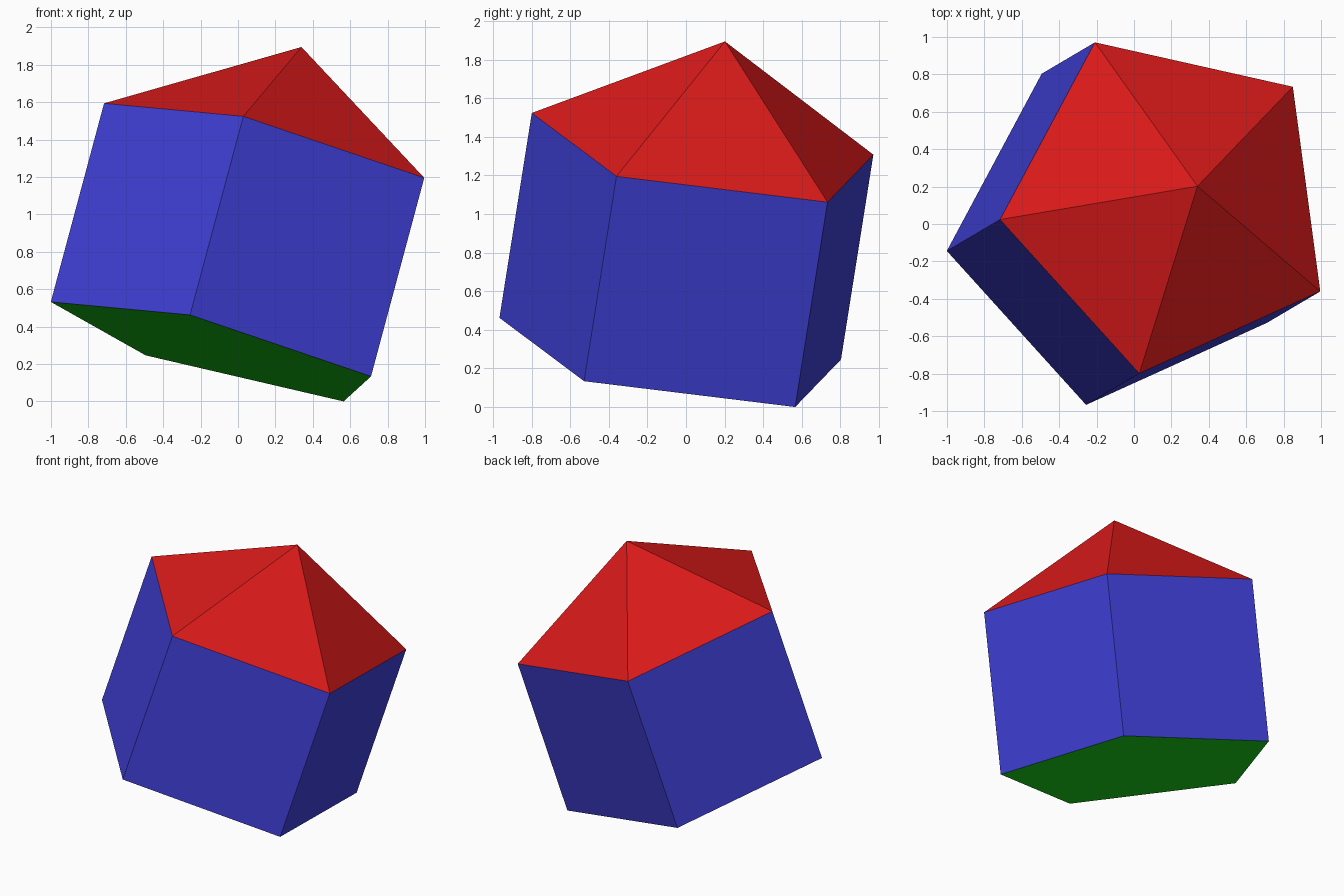
import bpy, bmesh, math
from mathutils import Vector, Matrix

cube = bpy.data.objects.get("Cube")
if cube:
    bpy.data.objects.remove(cube, do_unlink=True)


def make_material(name, rgb):
    mat = bpy.data.materials.new(name)
    mat.use_nodes = True
    colour = (*rgb, 1.0)
    mat.diffuse_color = colour
    mat.node_tree.nodes["Principled BSDF"].inputs["Base Color"].default_value = colour
    return mat


BLUE, RED, GREEN = 0, 1, 2
materials = [
    make_material("blue", (0.051, 0.051, 0.694)),
    make_material("red", (0.694, 0.010, 0.010)),
    make_material("green", (0.010, 0.694, 0.010)),
]

# All edges share one length
EDGE = 1.112
RADIUS = EDGE / (2 * math.sin(math.pi / 5))
ROOF_HEIGHT = math.sqrt(EDGE**2 - RADIUS**2)

# Pentagonal base, facing down
bm = bmesh.new()
ring = [bm.verts.new((RADIUS * math.cos(a), RADIUS * math.sin(a), 0))
        for a in (i * math.tau / 5 for i in range(5))]
base = bm.faces.new(ring[::-1])
base.material_index = GREEN

# Five square walls and a five-sided pyramid roof
apex = bm.verts.new((0, 0, EDGE + ROOF_HEIGHT))
top = [bm.verts.new(v.co + Vector((0, 0, EDGE))) for v in ring]
for i in range(5):
    j = (i + 1) % 5
    bm.faces.new((ring[i], ring[j], top[j], top[i])).material_index = BLUE
    bm.faces.new((top[i], top[j], apex)).material_index = RED

# Tilt the solid: long axis, then the direction of the first corner
axis = Vector((0.285, 0.168, 1.063)).normalized()
corner = Vector((-0.90, -0.089, 0.259))
corner = (corner - axis * corner.dot(axis)).normalized()
side = axis.cross(corner)
tilt = Matrix((corner, side, axis)).transposed().to_4x4()
bm.transform(Matrix.Translation((-0.095, -0.054, 0.278)) @ tilt)

# Rest the lowest corner on the ground
lowest = min(v.co.z for v in bm.verts)
bm.transform(Matrix.Translation((0, 0, -lowest)))

mesh = bpy.data.meshes.new("pentagonal_prism_with_pyramid")
bm.to_mesh(mesh)
bm.free()
for mat in materials:
    mesh.materials.append(mat)
solid = bpy.data.objects.new("pentagonal_prism_with_pyramid", mesh)
bpy.context.collection.objects.link(solid)
